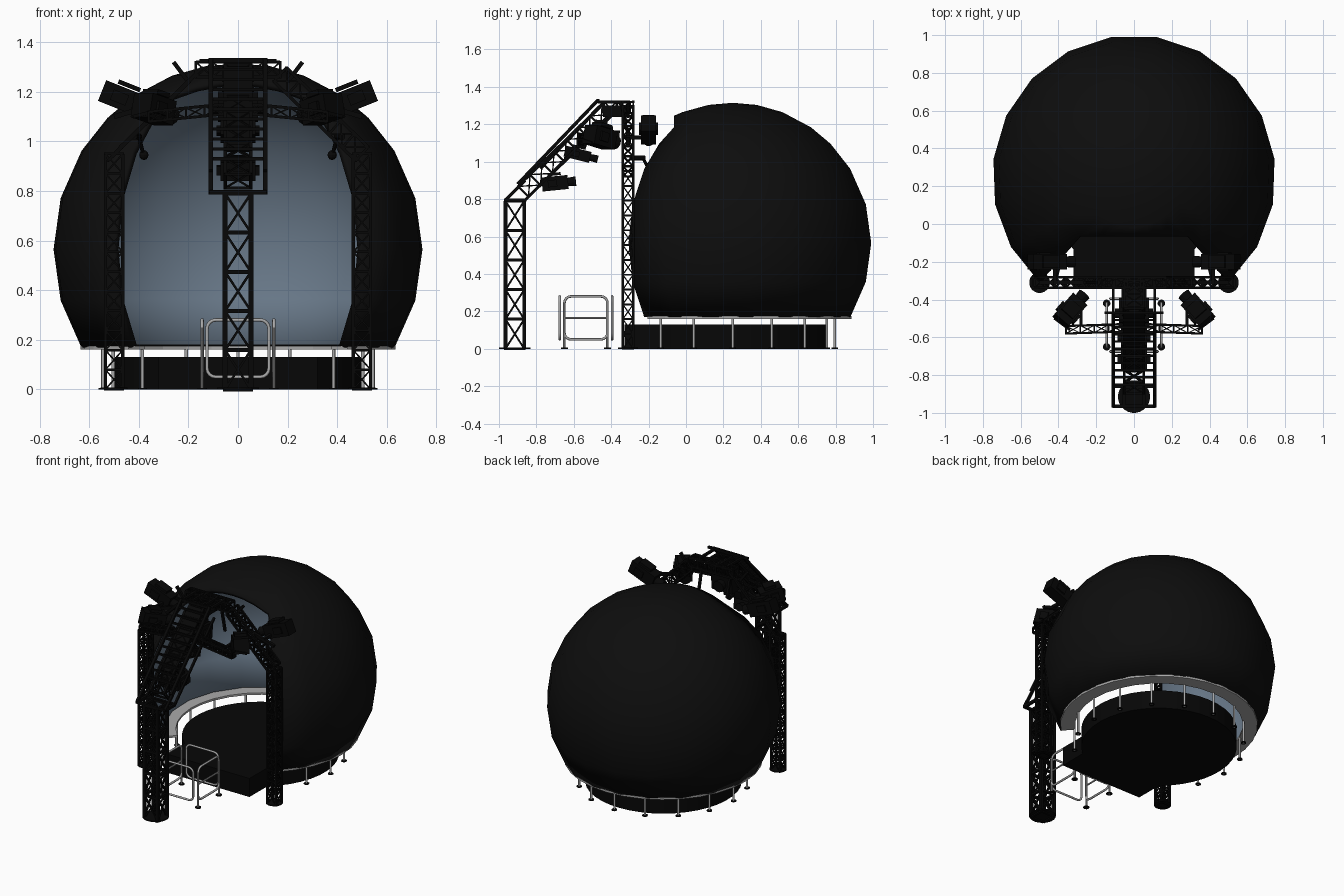
import bpy, bmesh, math
from mathutils import Vector, Matrix

if "Cube" in bpy.data.objects:
    bpy.data.objects.remove(bpy.data.objects["Cube"])


def material(name, rgb):
    m = bpy.data.materials.new(name)
    m.use_nodes = True
    m.diffuse_color = (*rgb, 1)
    b = m.node_tree.nodes["Principled BSDF"]
    b.inputs["Base Color"].default_value = (*rgb, 1)
    b.inputs["Roughness"].default_value = 0.8
    return m


SHELL = material("shell_black", (0.004, 0.004, 0.004))
SCREEN = material("screen_blue_grey", (0.14, 0.19, 0.25))
METAL = material("frame_black", (0.002, 0.002, 0.002))
STEEL = material("rail_grey", (0.4, 0.4, 0.4))
CENTRE = Vector((0, 0.25, 0.565))


def finish(name, bm, mats, smooth=False):
    me = bpy.data.meshes.new(name)
    bm.to_mesh(me)
    bm.free()
    ob = bpy.data.objects.new(name, me)
    bpy.context.collection.objects.link(ob)
    for m in mats:
        me.materials.append(m)
    if smooth:
        bpy.context.view_layer.objects.active = ob
        ob.select_set(True)
        bpy.ops.object.shade_smooth_by_angle(angle=math.radians(40))
        ob.select_set(False)
    return ob


def bar(bm, p, q, r, sides=4, r2=None):
    p, q = Vector(p), Vector(q)
    d = q - p
    rot = d.to_track_quat('Z', 'Y').to_matrix().to_4x4()
    turn = Matrix.Rotation(math.pi / sides, 4, 'Z')
    bmesh.ops.create_cone(bm, cap_ends=True, segments=sides, radius1=r,
                          radius2=r if r2 is None else r2, depth=d.length,
                          matrix=Matrix.Translation((p + q) / 2) @ rot @ turn)


def box(bm, centre, size, rot=Matrix()):
    bmesh.ops.create_cube(bm, size=1, matrix=Matrix.Translation(centre) @ rot
                          @ Matrix.Diagonal((*size, 1)))


def truss(bm, p, q, u, v, bays, r=0.011):
    """Four chords around the line p-q, with crossed braces on each face."""
    p, q, u, v = map(Vector, (p, q, u, v))
    corners = [u + v, u - v, -u - v, -u + v]
    for i, c in enumerate(corners):
        n = corners[(i + 1) % 4]
        bar(bm, p + c, q + c, r)
        for k in range(bays + 1):
            a = p.lerp(q, k / bays)
            bar(bm, a + c, a + n, r * 0.8)
            if k < bays:
                b = p.lerp(q, (k + 1) / bays)
                bar(bm, a + c, b + n, r * 0.5)
                bar(bm, a + n, b + c, r * 0.5)


def projector(bm, loc, aim, size):
    """Boxy body with a lens barrel and a mounting yoke, aimed along a direction."""
    loc, d = Vector(loc), Vector(aim).normalized()
    rot = d.to_track_quat('Y', 'Z').to_matrix().to_4x4()
    w, l, h = size
    box(bm, loc, size, rot)
    box(bm, loc - d * l * 0.1, (w * 1.25, l * 0.35, h * 0.5), rot)
    bar(bm, loc + d * l * 0.45, loc + d * l * 0.8, h * 0.3, 12, h * 0.36)
    box(bm, loc + rot.to_3x3() @ Vector((0, 0, h * 0.65)), (w * 0.8, l * 0.5, h * 0.2), rot)


# Dome shell with the front opening left out of the grid
wedge, outer = 42, 15
azimuths = [-42, -28, -14, 0, 14, 28]
azimuths += [wedge + (360 - 2 * wedge) * i / outer for i in range(outer)]
lats = [-31.8, -16, 0, 16, 32, 45, 55.6, 69, 80, 90]
EDGE = 6
bm = bmesh.new()
grid = []
for a in azimuths:
    column = []
    az = math.radians(a)
    for i, lat in enumerate(lats):
        t = math.radians(lat)
        if i == EDGE and abs(a) < wedge:
            t = math.acos(0.42 / math.cos(az))
        column.append(bm.verts.new(CENTRE + 0.75 * Vector((
            math.cos(t) * math.sin(az), -math.cos(t) * math.cos(az), math.sin(t)))))
    grid.append(column)
for k in range(len(grid)):
    c, n = grid[k], grid[(k + 1) % len(grid)]
    for i in range(EDGE if k < 6 else 0, len(lats) - 1):
        bm.faces.new((c[i], n[i], n[i + 1], c[i + 1]))
bmesh.ops.delete(bm, geom=[v for v in bm.verts if not v.link_faces], context='VERTS')
bmesh.ops.remove_doubles(bm, verts=bm.verts, dist=0.0001)
dome = finish("dome_shell", bm, [SHELL, SCREEN], True)
solid = dome.modifiers.new("thickness", 'SOLIDIFY')
solid.thickness, solid.offset = 0.025, -1
solid.material_offset = 1

# Support ring under the dome
bm = bmesh.new()
sections = []
for i in range(25):
    a = math.radians(wedge + 2 + (360 - 2 * wedge - 4) * i / 24)
    out = Vector((math.sin(a), -math.cos(a), 0))
    sections.append([bm.verts.new(Vector((0, 0.25, z)) + out * r)
                     for r, z in ((0.54, 0.16), (0.635, 0.16), (0.635, 0.174), (0.54, 0.174))])
for s, t in zip(sections, sections[1:]):
    for i in range(4):
        j = (i + 1) % 4
        bm.faces.new((s[i], t[i], t[j], s[j]))
bm.faces.new(sections[0])
bm.faces.new(sections[-1])
bmesh.ops.recalc_face_normals(bm, faces=bm.faces)
finish("support_ring", bm, [STEEL])

# Ring posts and their feet
posts, feet = bmesh.new(), bmesh.new()
for i in range(-6, 7):
    a = math.radians(22.5 * i)
    x, y = 0.545 * math.sin(a), 0.25 + 0.545 * math.cos(a)
    bar(posts, (x, y, 0), (x, y, 0.165), 0.007, 10)
    bar(feet, (x, y, 0), (x, y, 0.006), 0.018, 12)
finish("ring_posts", posts, [STEEL], True)
finish("ring_feet", feet, [METAL])

# Floor platform: round back with a straight front
bm = bmesh.new()
outline = [(-0.32, -0.33), (0.32, -0.33)]
for i in range(33):
    a = math.radians(-50 + 280 * i / 32)
    outline.append((0.5 * math.cos(a), 0.25 + 0.5 * math.sin(a)))
base = bm.faces.new([bm.verts.new((x, y, 0)) for x, y in outline])
top = bmesh.ops.extrude_face_region(bm, geom=[base])["geom"]
bmesh.ops.translate(bm, vec=(0, 0, 0.13), verts=[v for v in top if isinstance(v, bmesh.types.BMVert)])
bmesh.ops.recalc_face_normals(bm, faces=bm.faces)
finish("platform", bm, [METAL])

# Side towers and the arch between them
bm = bmesh.new()
for s in (-1, 1):
    truss(bm, (s * 0.5, -0.31, 0), (s * 0.5, -0.31, 0.95), (0.035, 0, 0), (0, 0.028, 0), 12, 0.009)
    truss(bm, (s * 0.5, -0.31, 0.95), (s * 0.17, -0.31, 1.27), (0.025, 0, 0.028), (0, 0.028, 0), 6, 0.009)
    bar(bm, (s * 0.5, -0.31, 0), (s * 0.5, -0.31, 0.008), 0.055, 20)
    # Hooked arm with a small speaker
    bar(bm, (s * 0.42, -0.3, 1.02), (s * 0.4, -0.22, 1.02), 0.014, 8)
    bar(bm, (s * 0.4, -0.23, 1.02), (s * 0.38, -0.19, 0.94), 0.008, 8)
    bmesh.ops.create_uvsphere(bm, u_segments=10, v_segments=6, radius=0.02,
                              matrix=Matrix.Translation((s * 0.38, -0.19, 0.945)))
truss(bm, (-0.17, -0.31, 1.29), (0.17, -0.31, 1.29), (0, 0, 0.03), (0, 0.028, 0), 5, 0.009)
finish("arch_truss", bm, [METAL])

# Front tower and the sloping boom
bm = bmesh.new()
truss(bm, (0, -0.915, 0), (0, -0.915, 0.79), (0.052, 0, 0), (0, 0.05, 0), 5, 0.014)
bar(bm, (0, -0.915, 0), (0, -0.915, 0.008), 0.085, 24)
truss(bm, (0, -0.87, 0.84), (0, -0.42, 1.28), (0.052, 0, 0), (0, -0.028, 0.028), 7, 0.01)
truss(bm, (0, -0.44, 1.29), (0, -0.3, 1.29), (0.052, 0, 0), (0, 0, 0.03), 2, 0.01)
for x in (-0.11, 0.11):
    bar(bm, (x, -0.9, 0.88), (x, -0.47, 1.33), 0.013)
    bar(bm, (x, -0.965, 0.795), (x, -0.86, 0.795), 0.012)
    bar(bm, (x, -0.965, 0.795), (x, -0.86, 0.9), 0.012)
    bar(bm, (x, -0.86, 0.795), (x, -0.42, 1.24), 0.01)
    bar(bm, (x, -0.47, 1.32), (x, -0.3, 1.32), 0.011)
    bar(bm, (x, -0.35, 1.32), (x, -0.3, 1.1), 0.011)
for y in (-0.965, -0.86):
    bar(bm, (-0.115, y, 0.795), (0.115, y, 0.795), 0.012)
for i in range(11):
    y, z = -0.85 + 0.038 * i, 0.93 + 0.04 * i
    bar(bm, (-0.11, y, z), (0.11, y, z), 0.009)
bar(bm, (-0.155, -0.47, 1.325), (0.155, -0.47, 1.325), 0.011)
finish("front_boom", bm, [METAL])

# Cable tray lying on the boom
bm = bmesh.new()
box(bm, (0, -0.62, 1.13), (0.09, 0.46, 0.02), Matrix.Rotation(math.radians(46), 4, 'X'))
box(bm, (0, -0.38, 1.27), (0.13, 0.13, 0.06))
finish("cable_tray", bm, [METAL])

# Cross arms carrying the outer projectors
bm = bmesh.new()
for s in (-1, 1):
    truss(bm, (s * 0.06, -0.55, 1.13), (s * 0.36, -0.56, 1.1), (0, 0.02, 0), (0, 0, 0.02), 4, 0.008)
    bar(bm, (s * 0.34, -0.56, 1.12), (s * 0.42, -0.5, 1.1), 0.01)
    bar(bm, (s * 0.28, -0.54, 1.12), (s * 0.28, -0.44, 1.12), 0.012)
    bar(bm, (s * 0.26, -0.31, 1.17), (s * 0.5, -0.31, 1.1), 0.014)
    bar(bm, (s * 0.42, -0.32, 1.13), (s * 0.42, -0.2, 1.13), 0.014)
    bar(bm, (s * 0.2, -0.31, 1.24), (s * 0.26, -0.31, 1.32), 0.012)
finish("cross_arms", bm, [METAL])

# Projectors
bm = bmesh.new()
for s in (-1, 1):
    projector(bm, (s * 0.46, -0.2, 1.17), (-s, 0, -0.4), (0.08, 0.19, 0.09))
    projector(bm, (s * 0.34, -0.46, 1.13), (-s * 0.7, 0.8, -0.25), (0.1, 0.15, 0.1))
projector(bm, (0, -0.7, 0.885), (0, 1, 0.1), (0.14, 0.14, 0.075))
projector(bm, (0, -0.58, 1.04), (0, 1, -0.25), (0.14, 0.14, 0.06))
projector(bm, (0, -0.46, 1.14), (0, 1, -0.1), (0.16, 0.13, 0.11))
finish("projectors", bm, [METAL])


# Entry railings: rounded hoops and side frames
def tube(name, points, radius=0.007):
    cu = bpy.data.curves.new(name, 'CURVE')
    cu.dimensions = '3D'
    cu.bevel_depth, cu.bevel_resolution = radius, 2
    sp = cu.splines.new('POLY')
    sp.points.add(len(points) - 1)
    for p, co in zip(sp.points, points):
        p.co = (*co, 1)
    sp.use_cyclic_u = True
    cu.materials.append(STEEL)
    bpy.context.collection.objects.link(bpy.data.objects.new(name, cu))


def rounded(cu, cv, hu, hv, r=0.035):
    pts = []
    for k, (su, sv) in enumerate(((1, 1), (-1, 1), (-1, -1), (1, -1))):
        for j in range(5):
            a = math.radians(90 * k + 22.5 * j)
            pts.append((cu + su * (hu - r) + r * math.cos(a), cv + sv * (hv - r) + r * math.sin(a)))
    return pts


for label, y in (("front", -0.675), ("back", -0.395)):
    tube(label + "_hoop", [(u, y, v) for u, v in rounded(0, 0.165, 0.125, 0.115)])
rails, feet = bmesh.new(), bmesh.new()
for s, label in ((-1, "right"), (1, "left")):
    x = s * 0.145
    tube(label + "_rail", [(x, u, v) for u, v in rounded(-0.535, 0.165, 0.115, 0.115)])
    bar(rails, (x, -0.65, 0.165), (x, -0.42, 0.165), 0.006, 8)
    for y in (-0.65, -0.42):
        bar(rails, (x, y, 0), (x, y, 0.25), 0.007, 8)
        bar(feet, (x, y, 0), (x, y, 0.006), 0.02, 12)
finish("rail_bars", rails, [STEEL], True)
finish("rail_feet", feet, [METAL])
